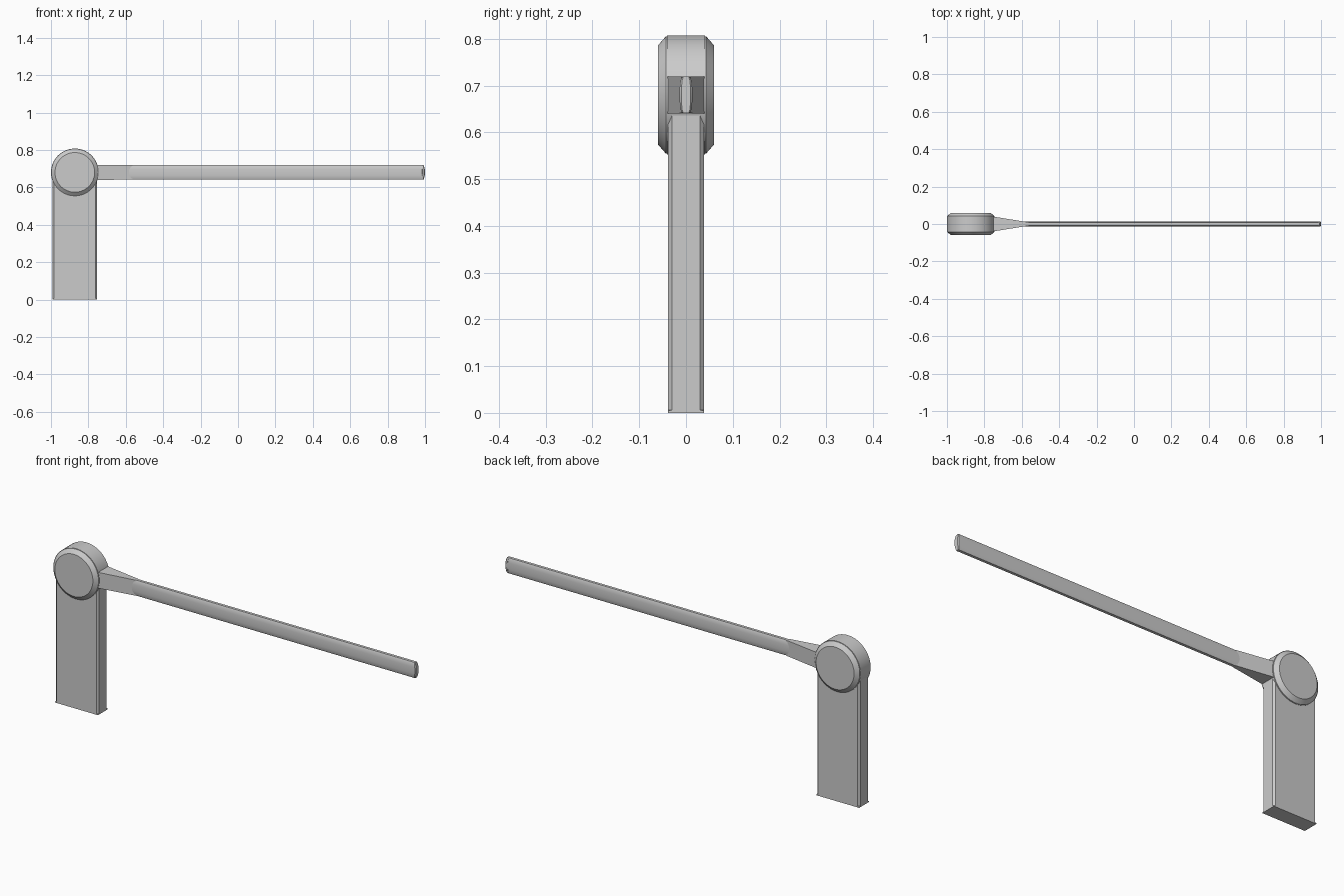
import bpy, bmesh, math
from mathutils import Vector

if "Cube" in bpy.data.objects:
    bpy.data.objects.remove(bpy.data.objects["Cube"])

CX, CZ = -0.8725, 0.68      # pivot centre
HALF_H = 0.04               # half height of the boom


def loft(name, rings, smooth=None):
    """Closed solid through a list of rings with equal point counts."""
    bm = bmesh.new()
    loops = [[bm.verts.new(Vector(p)) for p in r] for r in rings]
    n = len(loops[0])
    for a, b in zip(loops, loops[1:]):
        for i in range(n):
            j = (i + 1) % n
            bm.faces.new((a[i], a[j], b[j], b[i]))
    bm.faces.new(loops[0])
    bm.faces.new(loops[-1])
    bmesh.ops.recalc_face_normals(bm, faces=bm.faces)
    mesh = bpy.data.meshes.new(name)
    bm.to_mesh(mesh)
    bm.free()
    ob = bpy.data.objects.new(name, mesh)
    bpy.context.collection.objects.link(ob)
    if smooth:
        bpy.ops.object.select_all(action='DESELECT')
        ob.select_set(True)
        bpy.context.view_layer.objects.active = ob
        bpy.ops.object.shade_smooth_by_angle(angle=math.radians(smooth))
    return ob


def disc_ring(r, y, n=64):
    return [(CX + r * math.cos(2 * math.pi * i / n), y,
             CZ + r * math.sin(2 * math.pi * i / n)) for i in range(n)]


def post_ring(z, c):
    hx, hy = 0.1195, 0.039
    pts = [(hx, hy - c), (hx - c, hy), (-hx + c, hy), (-hx, hy - c),
           (-hx, -hy + c), (-hx + c, -hy), (hx - c, -hy), (hx, -hy + c)]
    return [(CX + x, y, z) for x, y in pts]


# Post with chamfered corners running out to a square foot
loft("post", [post_ring(0, 0.0006), post_ring(0.004, 0.0006),
              post_ring(0.006, 0.009), post_ring(CZ, 0.009)])

# Pivot drum and the chamfered covers on both sides
loft("pivot_drum", [disc_ring(0.1275, -0.041), disc_ring(0.1275, 0.041)], 30)
for side, name in ((-1, "front_cover"), (1, "back_cover")):
    loft(name, [disc_ring(r, side * y) for r, y in
                ((0.1255, 0.038), (0.1255, 0.043), (0.122, 0.046),
                 (0.106, 0.06))], 25)

# Tapered socket joining drum and boom
loft("boom_socket", [[(x, sy * w, CZ + sz * h)
                      for sy, sz in ((-1, -1), (1, -1), (1, 1), (-1, 1))]
                     for x, w, h in ((-0.80, 0.047, HALF_H),
                                     (-0.565, 0.0095, HALF_H - 0.001))])

# Boom with gently bulging sides; the cap bulges at its end
half = [(0.007, -0.039), (0.0105, -0.031), (0.012, -0.016), (0.0125, 0),
        (0.012, 0.016), (0.0105, 0.031), (0.007, 0.039)]
section = half + [(-y, z) for y, z in reversed(half)]


def boom_ring(x, bulge=0, grow=1.0):
    return [(x - bulge * (z / HALF_H) ** 2, y * grow, CZ + z) for y, z in section]


loft("boom", [boom_ring(-0.60), boom_ring(0.988)], 30)
loft("boom_end_cap", [boom_ring(0.986, 0.004, 1.12),
                      boom_ring(0.995, 0.006, 1.12),
                      boom_ring(1.0, 0.008, 0.8)], 30)
